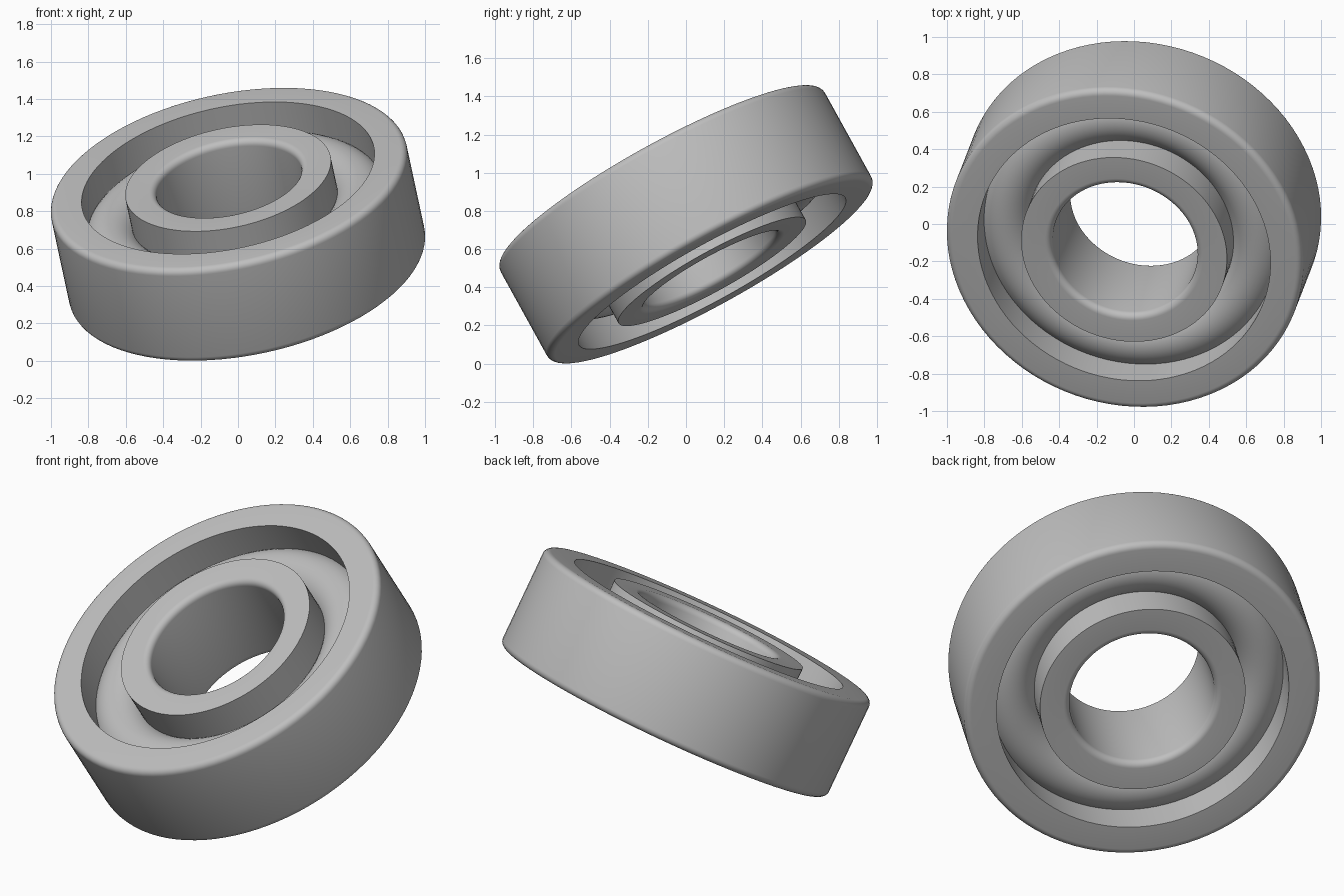
import bpy
import bmesh
import math
from mathutils import Vector

cube = bpy.data.objects.get("Cube")
if cube:
    bpy.data.objects.remove(cube, do_unlink=True)

SEGMENTS = 96
HALF = 0.288        # half of the ring width
FILLET = 0.036      # rounding of the outer rim and of the bore
AXIS = Vector((-0.185, -0.475, 0.86)).normalized()
TILT = Vector((0, 0, 1)).rotation_difference(AXIS)
CENTRE = Vector((0, 0, 0.73))

steel = bpy.data.materials.new("steel_grey")
steel.use_nodes = True
grey = (0.52, 0.52, 0.52, 1)
steel.diffuse_color = grey
steel.node_tree.nodes["Principled BSDF"].inputs["Base Color"].default_value = grey


def arc(r, z, radius, start, end, steps):
    """Points on an arc in the radius-height plane, angles in degrees."""
    angles = [math.radians(start + (end - start) * i / steps) for i in range(steps + 1)]
    return [(r + radius * math.cos(a), z + radius * math.sin(a)) for a in angles]


def lathe(name, profile):
    """Spin a closed profile about the tilted axis."""
    bm = bmesh.new()
    verts = [bm.verts.new((r, 0, z)) for r, z in profile]
    edges = [bm.edges.new((a, b)) for a, b in zip(verts, verts[1:] + verts[:1])]
    bmesh.ops.spin(bm, geom=verts + edges, cent=(0, 0, 0), axis=(0, 0, 1),
                   angle=math.tau, steps=SEGMENTS)
    bmesh.ops.remove_doubles(bm, verts=bm.verts, dist=0.0005)
    bmesh.ops.recalc_face_normals(bm, faces=bm.faces)
    mesh = bpy.data.meshes.new(name)
    bm.to_mesh(mesh)
    bm.free()
    mesh.materials.append(steel)
    obj = bpy.data.objects.new(name, mesh)
    bpy.context.collection.objects.link(obj)
    obj.location = CENTRE
    obj.rotation_euler = TILT.to_euler()
    bpy.ops.object.select_all(action='DESELECT')
    obj.select_set(True)
    bpy.context.view_layer.objects.active = obj
    bpy.ops.object.shade_smooth_by_angle(angle=math.radians(30))
    return obj


def ring(name, sharp_r, round_r):
    """Race with square corners on one wall and rounded corners on the other."""
    side = 1 if round_r > sharp_r else -1
    corner = arc(0, HALF - FILLET, FILLET, 0, 90, 6)
    upper = [(round_r + side * (r - FILLET), z) for r, z in corner]
    lower = [(r, -z) for r, z in reversed(upper)]
    lathe(name, lower + upper + [(sharp_r, HALF), (sharp_r, -HALF)])


# Outer and inner races
ring("outer_race", 0.797, 0.97)
ring("inner_race", 0.56, 0.395)

# Rolling core seated between the races
lathe("rolling_core", arc(0.68, 0, 0.155, 0, 360, 40)[:-1])
